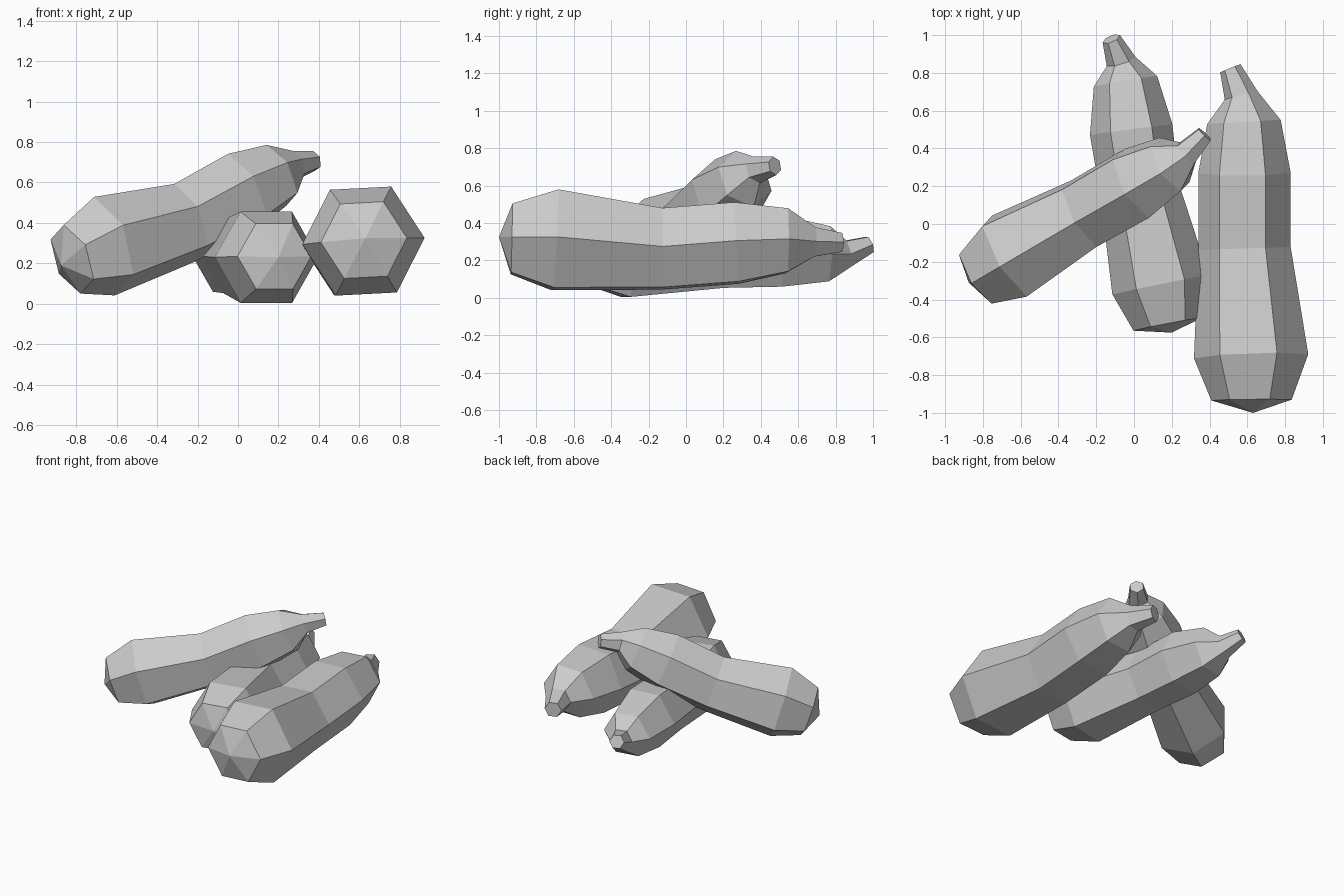
import bpy, bmesh, math
from mathutils import Vector

if "Cube" in bpy.data.objects:
    bpy.data.objects.remove(bpy.data.objects["Cube"])


def squash(name, tip, rings, roll):
    """Six-sided loft along (x, y, z, radius) rings, pointed at the blossom end."""
    bm = bmesh.new()
    pts = [Vector(r[:3]) for r in rings]
    loops = []
    for i, c in enumerate(pts):
        before = (c - pts[i - 1]).normalized() if i else Vector()
        after = (pts[i + 1] - c).normalized() if i < len(pts) - 1 else Vector()
        t = (before + after).normalized()
        side = t.cross(Vector((0, 0, 1))).normalized()
        up = side.cross(t)
        angles = [math.radians(roll + 60 * k) for k in range(6)]
        loops.append([bm.verts.new(c + rings[i][3] * (math.cos(a) * side + math.sin(a) * up))
                      for a in angles])
    for a, b in zip(loops, loops[1:]):
        for k in range(6):
            n = (k + 1) % 6
            bm.faces.new((a[k], a[n], b[n], b[k]))
    # pointed blossom end and flat stem cut
    end = bm.verts.new(tip)
    for k in range(6):
        bm.faces.new((end, loops[0][(k + 1) % 6], loops[0][k]))
    bm.faces.new(loops[-1])
    bmesh.ops.recalc_face_normals(bm, faces=bm.faces)
    me = bpy.data.meshes.new(name)
    bm.to_mesh(me)
    bm.free()
    bpy.context.collection.objects.link(bpy.data.objects.new(name, me))


# large squash on the right
squash("right_squash", (0.63, -1.0, 0.325), [
    (0.622, -0.932, 0.315, 0.213), (0.62, -0.70, 0.31, 0.303),
    (0.585, -0.13, 0.262, 0.245), (0.585, 0.27, 0.293, 0.245),
    (0.582, 0.54, 0.305, 0.195), (0.568, 0.68, 0.297, 0.09),
    (0.51, 0.825, 0.295, 0.058)], 3)

# middle squash underneath
squash("middle_squash", (0.20, -0.575, 0.23), [
    (0.18, -0.53, 0.235, 0.186), (0.14, -0.32, 0.23, 0.26),
    (0.03, 0.18, 0.235, 0.21), (-0.015, 0.50, 0.25, 0.22),
    (-0.045, 0.755, 0.235, 0.17), (-0.068, 0.86, 0.235, 0.08),
    (-0.12, 0.98, 0.285, 0.05)], 0)

# squash leaning across the top
squash("leaning_squash", (-0.875, -0.31, 0.19), [
    (-0.82, -0.27, 0.22, 0.18), (-0.66, -0.17, 0.285, 0.255),
    (-0.265, 0.055, 0.40, 0.205), (0.015, 0.215, 0.55, 0.21),
    (0.19, 0.315, 0.635, 0.165), (0.28, 0.375, 0.685, 0.075),
    (0.375, 0.475, 0.705, 0.05)], 25)
